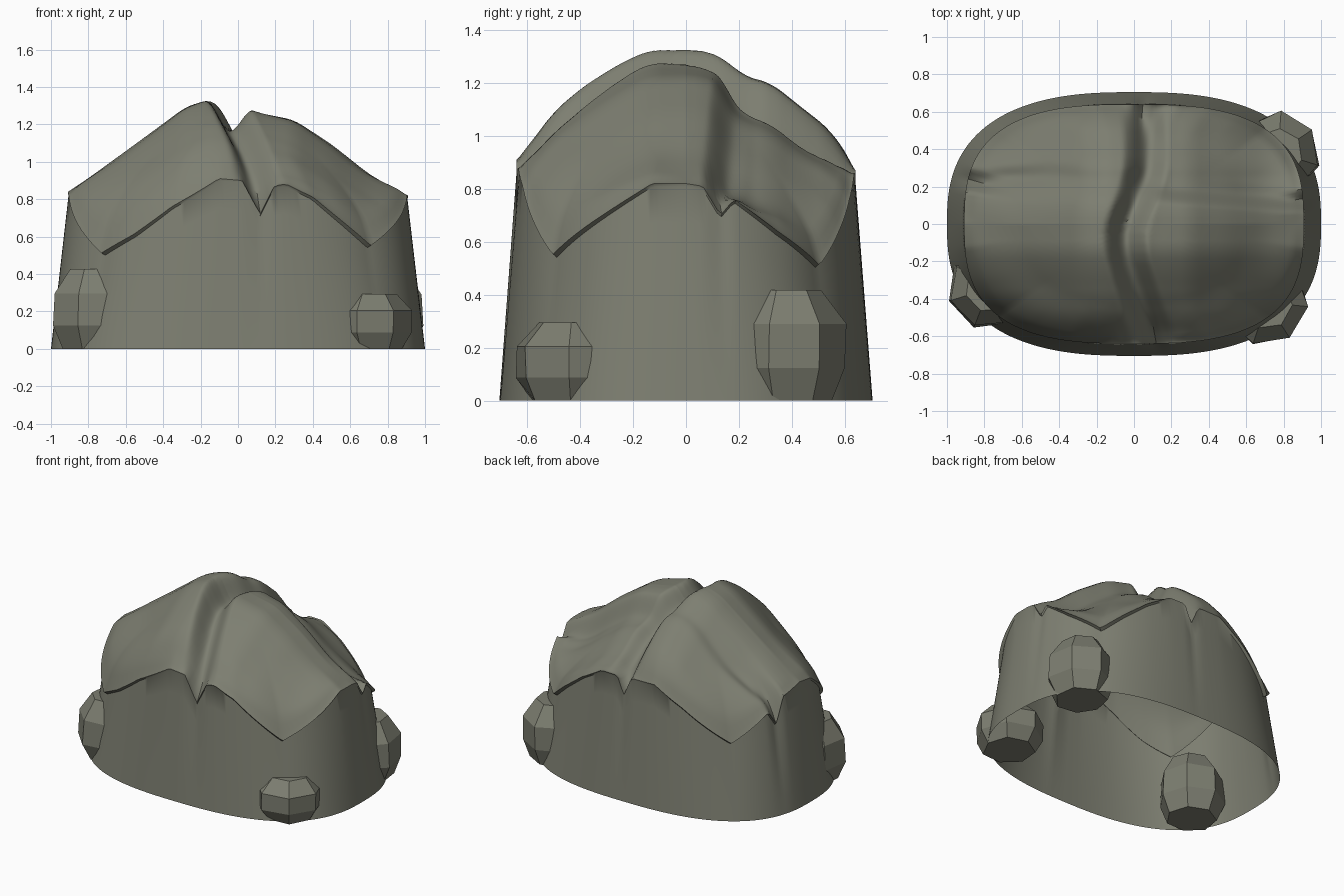
import bpy, bmesh, math, random
from mathutils import Vector

if "Cube" in bpy.data.objects:
    bpy.data.objects.remove(bpy.data.objects["Cube"])

random.seed(4)
stone = bpy.data.materials.new("olive grey stone")
stone.diffuse_color = (0.205, 0.21, 0.165, 1)
stone.use_nodes = True
stone.node_tree.nodes["Principled BSDF"].inputs["Base Color"].default_value = stone.diffuse_color


def lerp(table, v):
    if v <= table[0][0]:
        return table[0][1]
    for (a, p), (b, q) in zip(table, table[1:]):
        if v <= b:
            t = (v - a) / (b - a)
            return p + (q - p) * t
    return table[-1][1]


def smooth(table, v, r=0.04):
    return sum(lerp(table, v + r * k) for k in (-1, -0.5, 0, 0.5, 1)) / 5


def groove(d, w):
    t = max(0.0, 1 - abs(d) / w)
    return t * t * (3 - 2 * t)


def ramp(v, a, b):
    t = min(1.0, max(0.0, (v - a) / (b - a)))
    return t * t * (3 - 2 * t)


def outline(angle, rx, ry, n):
    c, s = math.cos(angle), math.sin(angle)
    k = (abs(c) ** n + abs(s) ** n) ** (-1 / n)
    return c * k * rx, s * k * ry


def add_object(name, bm):
    bmesh.ops.recalc_face_normals(bm, faces=bm.faces)
    me = bpy.data.meshes.new(name)
    bm.to_mesh(me)
    bm.free()
    me.materials.append(stone)
    ob = bpy.data.objects.new(name, me)
    bpy.context.collection.objects.link(ob)
    return ob


# Roof height: ridge profile along x, drop along y, and cracks between four slabs
RIDGE = [(-0.95, 0.80), (-0.9, 0.84), (-0.7, 0.99), (-0.4, 1.21), (-0.28, 1.30), (-0.15, 1.34),
         (0.0, 1.31), (0.1, 1.27), (0.3, 1.23), (0.5, 1.1), (0.7, 0.94), (0.9, 0.82), (0.95, 0.79)]
DROP = [(-0.7, 0.53), (-0.64, 0.45), (-0.5, 0.23), (-0.4, 0.14), (-0.25, 0.05), (-0.14, 0.0),
        (0.08, 0.01), (0.15, 0.04), (0.22, 0.10), (0.32, 0.12), (0.45, 0.22), (0.55, 0.31),
        (0.64, 0.45), (0.7, 0.53)]
LONG_CRACK = [(-0.64, 0.12), (-0.5, 0.07), (-0.3, 0.0), (-0.1, -0.06), (0.05, -0.03),
              (0.2, 0.05), (0.4, 0.07), (0.64, 0.05)]
SIDE_CRACK = [(-0.9, 0.23), (-0.4, 0.27), (0.0, 0.2), (0.3, 0.17), (0.9, 0.13)]
# Height of the slabs' lower edge by angle in degrees
EDGE = [(0, 0.82), (4, 0.81), (8.2, 0.70), (11.5, 0.76), (22, 0.64), (35.5, 0.51), (46, 0.64),
        (57, 0.76), (70, 0.86), (81, 0.86), (85.5, 0.73), (91, 0.87), (107, 0.87), (123, 0.75),
        (145, 0.53), (161, 0.72), (165, 0.62), (169, 0.80), (180, 0.84), (188, 0.82),
        (199, 0.69), (213.7, 0.51), (226, 0.61), (240.5, 0.76), (261, 0.91), (272, 0.90),
        (280.5, 0.72), (287, 0.87), (292, 0.88), (303, 0.81), (314, 0.68), (324.7, 0.55),
        (341, 0.71), (352, 0.82), (360, 0.82)]


def slab_z(x, y):
    z = smooth(RIDGE, x, 0.04) - smooth(DROP, y, 0.04) - 0.3 * abs(x * y)
    z -= 0.15 * groove(x - smooth(LONG_CRACK, y, 0.1), 0.13)
    # side cracks, with the back right slab lying lower
    e = y - smooth(SIDE_CRACK, x, 0.1)
    z -= 0.03 * groove(e, 0.08) * ramp(abs(x), 0.1, 0.7)
    if x > 0:
        z -= 0.07 * ramp(e, -0.08, 0.02) * ramp(x, 0, 0.2)
    return z


# Body: one sheet from the roof centre, over the rim, down the wall, open below
SEG, RINGS, WALL = 240, 40, 6
angles = [2 * math.pi * i / SEG for i in range(SEG)]
bm = bmesh.new()
centre = bm.verts.new((0, 0, slab_z(0, 0)))
rows = []
fix = []
for a in angles:
    x, y = outline(a, 0.908, 0.64, 2.85)
    deg = math.degrees(math.atan2(y, x)) % 360
    fix.append(lerp(EDGE, deg) - slab_z(x, y))
for s in [j / RINGS * 0.94 for j in range(1, RINGS + 1)] + [0.96, 0.98, 0.992, 1.0]:
    row = []
    for a, f in zip(angles, fix):
        x, y = outline(a, 0.908 * s, 0.64 * s, 2 + 0.85 * s)
        # rounded slab rim, deepest at the corners
        rim = 0.045 * ramp(s, 0.65, 0.93) * (1 - ramp(s, 0.93, 1.01)) * abs(math.sin(2 * a))
        row.append(bm.verts.new((x, y, slab_z(x, y) + f * s ** 9 + rim)))
    rows.append(row)

# underside of the rim
under = []
for a, v in zip(angles, rows[-1]):
    k = 0.997 - 0.025 * abs(math.sin(2 * a)) ** 1.5
    under.append(Vector((v.co.x * k, v.co.y * k, v.co.z - 0.012)))
rows.append([bm.verts.new(p) for p in under])
# wall
for j in range(1, WALL + 1):
    f = j / WALL
    row = []
    for a, p in zip(angles, under):
        x, y = outline(a, 1.0, 0.705, 2.6)
        row.append(bm.verts.new((p.x + (x - p.x) * f, p.y + (y - p.y) * f, p.z * (1 - f))))
    rows.append(row)
for i in range(SEG):
    bm.faces.new((centre, rows[0][i], rows[0][(i + 1) % SEG]))
for r, q in zip(rows, rows[1:]):
    for i in range(SEG):
        n = (i + 1) % SEG
        bm.faces.new((r[i], q[i], q[n], r[n]))
body = add_object("slab_roof_and_wall", bm)
bpy.context.view_layer.objects.active = body
body.select_set(True)
bpy.ops.object.shade_smooth_by_angle(angle=math.radians(45))


# Faceted boulders around the foot of the wall: (radius, height) per ring
ROCK = [(0, 1), (0.6, 0.95), (0.98, 0.66), (1.0, 0.28), (0.75, 0), (0, 0)]


def boulder(name, x, y, r, height, turn):
    bm = bmesh.new()
    n = 7
    loops = []
    for rad, z in ROCK[1:5]:
        loop = []
        for i in range(n):
            a = turn + 2 * math.pi * i / n
            k = rad * r * random.uniform(0.97, 1.06)
            loop.append(bm.verts.new((x + math.cos(a) * k, y + math.sin(a) * k, z * height)))
        loops.append(loop)
    for p, q in zip(loops, loops[1:]):
        for i in range(n):
            bm.faces.new((p[i], q[i], q[(i + 1) % n], p[(i + 1) % n]))
    bm.faces.new(loops[0])
    bm.faces.new(loops[-1])
    add_object(name, bm)


boulder("boulder_front_left", -0.775, -0.345, 0.215, 0.45, 0.75)
boulder("boulder_front_right", 0.71, -0.42, 0.225, 0.31, 0.8)
boulder("boulder_back_right", 0.77, 0.38, 0.22, 0.44, 0.6)
